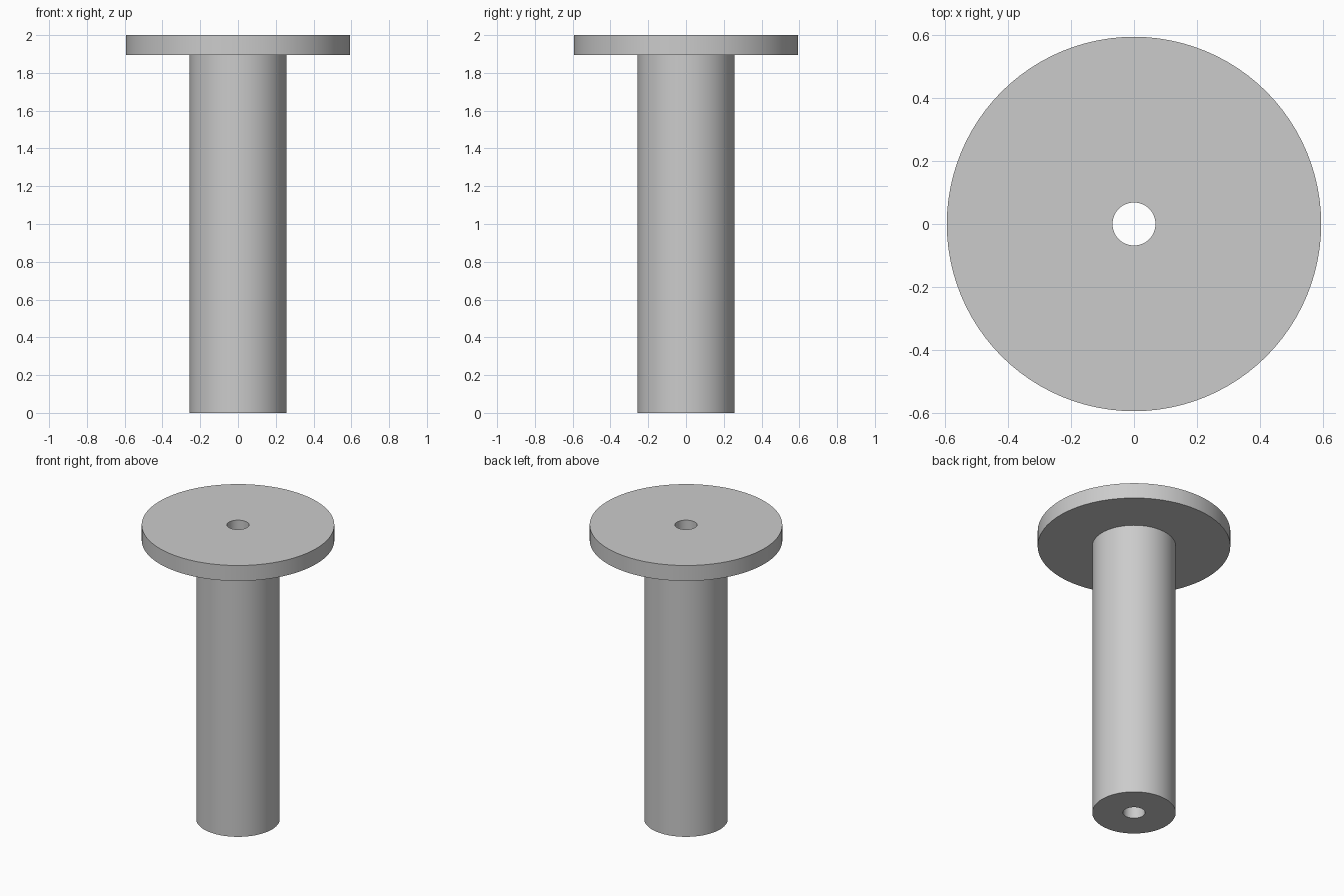
import bpy
import bmesh
import math

cube = bpy.data.objects.get("Cube")
if cube:
    bpy.data.objects.remove(cube, do_unlink=True)

SEGMENTS = 96
BORE, SHAFT, FLANGE = 0.068, 0.257, 0.593
HEIGHT, FLANGE_BOTTOM = 2.0, 1.895

# Plain grey material
grey = bpy.data.materials.new("plain_grey")
grey.use_nodes = True
colour = (0.6, 0.6, 0.6, 1.0)
grey.diffuse_color = colour
grey.node_tree.nodes["Principled BSDF"].inputs["Base Color"].default_value = colour

# Closed cross-section: shaft, flange and through bore
profile = [
    (BORE, 0), (SHAFT, 0), (SHAFT, FLANGE_BOTTOM),
    (FLANGE, FLANGE_BOTTOM), (FLANGE, HEIGHT), (BORE, HEIGHT),
]

# Revolve the section around the vertical axis
bm = bmesh.new()
verts = [bm.verts.new((r, 0, z)) for r, z in profile]
edges = [bm.edges.new((v, verts[(i + 1) % len(verts)])) for i, v in enumerate(verts)]
bmesh.ops.spin(bm, geom=verts + edges, cent=(0, 0, 0), axis=(0, 0, 1),
               angle=math.tau, steps=SEGMENTS)
bmesh.ops.remove_doubles(bm, verts=bm.verts[:], dist=0.0001)
bmesh.ops.recalc_face_normals(bm, faces=bm.faces[:])
mesh = bpy.data.meshes.new("flanged_sleeve")
bm.to_mesh(mesh)
bm.free()
mesh.materials.append(grey)

sleeve = bpy.data.objects.new("flanged_sleeve", mesh)
bpy.context.collection.objects.link(sleeve)

# Smooth round walls with crisp rims
bpy.ops.object.select_all(action="DESELECT")
sleeve.select_set(True)
bpy.context.view_layer.objects.active = sleeve
bpy.ops.object.shade_smooth_by_angle(angle=math.radians(30))
